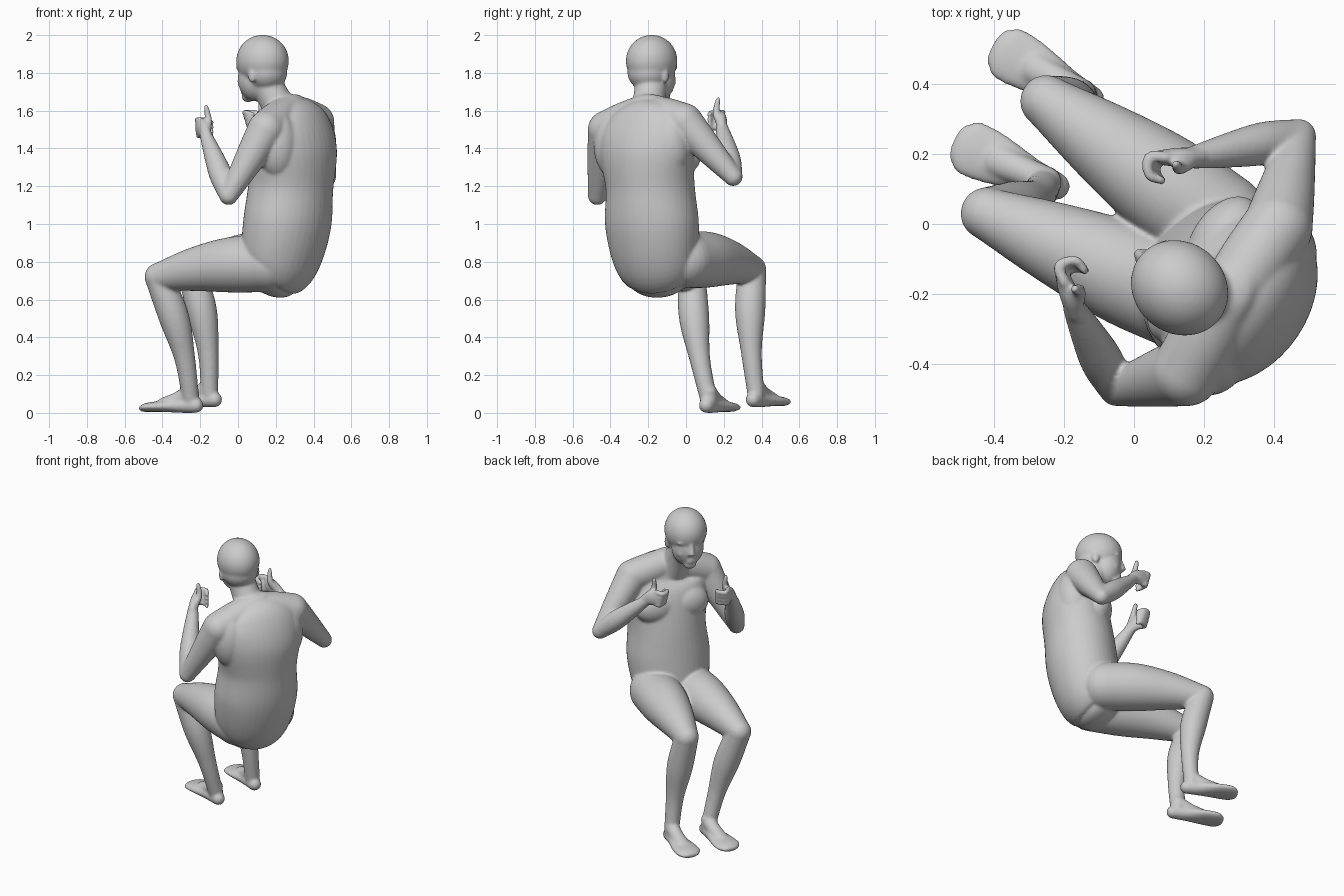
import bpy, bmesh, math
from mathutils import Vector, Matrix

cube = bpy.data.objects.get("Cube")
if cube:
    bpy.data.objects.remove(cube, do_unlink=True)

UP = Vector((0, 0, 1))
bm = bmesh.new()


def facing(x, y):
    """Forward and right unit vectors for a heading on the ground."""
    forward = Vector((x, y, 0)).normalized()
    return forward, Vector((forward.y, -forward.x, 0))


def blob(center, size, forward, right):
    """Ellipsoid with radii along forward, right and up."""
    axes = Matrix((forward * size[0], right * size[1], UP * size[2])).transposed()
    bmesh.ops.create_uvsphere(bm, u_segments=48, v_segments=32, radius=1,
                              matrix=Matrix.Translation(center) @ axes.to_4x4())


def spline(keys, steps=8):
    """Smooth Catmull-Rom rows through the key rows."""
    keys = [keys[0] * 2 - keys[1]] + keys + [keys[-1] * 2 - keys[-2]]
    rows = []
    for a, b, c, d in zip(keys, keys[1:], keys[2:], keys[3:]):
        for i in range(steps):
            t = i / steps
            rows.append((b * 2 + (c - a) * t + (a * 2 - b * 5 + c * 4 - d) * t ** 2
                         + (b * 3 - a - c * 3 + d) * t ** 3) / 2)
    return rows + [keys[-2]]


def loft(points, radii, side, cap=1.0, count=40):
    """Round-ended tube; each radius is one number or a pair (along side, across)."""
    pairs = [r if isinstance(r, tuple) else (r, r) for r in radii]
    rows = spline([Vector((*p, *r)) for p, r in zip(points, pairs)])
    spine = [Vector(row[:3]) for row in rows]
    last = len(rows) - 1
    sections = []
    for i, row in enumerate(rows):
        tangent = (spine[min(i + 1, last)] - spine[max(i - 1, 0)]).normalized()
        sections.append((spine[i], tangent, row[3], row[4]))

    def dome(section, sign):
        p, t, w, d = section
        angles = [math.pi / 2 * i / 7 for i in range(1, 7)]
        return [(p + t * sign * min(w, d) * cap * math.sin(a), t,
                 w * math.cos(a), d * math.cos(a)) for a in angles]

    sections = dome(sections[0], -1)[::-1] + sections + dome(sections[-1], 1)
    rings = []
    for p, t, w, d in sections:
        u = (side - t * side.dot(t)).normalized()
        v = t.cross(u)
        turns = [math.tau * j / count for j in range(count)]
        rings.append([bm.verts.new(p + u * w * math.cos(a) + v * d * math.sin(a))
                      for a in turns])
    for a, b in zip(rings, rings[1:]):
        for j in range(count):
            k = (j + 1) % count
            bm.faces.new((a[j], a[k], b[k], b[j]))
    bm.faces.new(rings[0])
    bm.faces.new(rings[-1])


def limb(start, end, radii, side, bow=Vector()):
    """Tube between two joints, bowed sideways in the middle."""
    steps = [i / (len(radii) - 1) for i in range(len(radii))]
    loft([start.lerp(end, t) + bow * math.sin(math.pi * t) for t in steps], radii, side)


def hand(wrist, forward, palm):
    """Loose fist with the thumb raised."""
    def path(*steps):
        return [wrist + forward * a + palm * b + UP * h for a, b, h in steps]

    loft(path((-.01, 0, 0), (.04, 0, .03), (.085, 0, .04)),
         [(.034, .028), (.047, .028), (.05, .023)], UP)
    for finger in range(4):
        h = .08 - .027 * finger
        tip = .127 - .007 * finger
        loft(path((.08, 0, h), (tip, 0, h), (tip, .05, h), (.09, .066, h - .01)),
             [.017, .016, .015, .013], UP, count=16)
    loft(path((.01, .01, .03), (.04, .03, .08), (.05, .02, .15)),
         [.024, .02, .014], forward, count=16)


def foot(ankle, forward, right):
    """Foot with a low wide front and a sloping instep."""
    def path(*steps):
        return [ankle + forward * a + UP * h for a, h in steps]

    loft(path((-.03, -.03), (.05, -.03), (.16, -.035), (.24, -.04), (.27, -.045)),
         [.04, (.05, .04), (.075, .03), (.08, .025), (.06, .02)], right)
    loft(path((0, .04), (.07, 0), (.16, -.02)), [.044, .044, (.045, .03)], right)


# Torso, leaning slightly forward
body_front, body_right = facing(-.83, .56)
loft([(.17, -.14, .74), (.22, -.16, .81), (.26, -.18, 1), (.28, -.19, 1.2),
      (.3, -.21, 1.4), (.3, -.21, 1.53), (.26, -.2, 1.62)],
     [(.185, .16), (.235, .2), (.26, .22), (.245, .215), (.27, .2), (.245, .15),
      (.13, .09)], body_right, .65)

# Chest and shoulder blades
for s in (-1, 1):
    blob(Vector((.2, -.13, 1.36)) + body_right * s * .1, (.09, .14, .11),
         body_front, body_right)
    blob(Vector((.31, -.23, 1.42)) + body_right * s * .18, (.11, .11, .18),
         body_front, body_right)

# Arms and legs
joints = {
    "left": [(.15, -.42, 1.5), (-.05, -.47, 1.15), (-.17, -.24, 1.47),
             (.16, -.22, .79), (-.42, .03, .72), (-.25, .12, .07)],
    "right": [(.41, -.01, 1.54), (.47, .25, 1.25), (.17, .19, 1.51),
              (.24, 0, .81), (-.25, .35, .76), (-.15, .37, .1)],
}
reach = {"left": facing(-.35, .93), "right": facing(-1, 0)}
heading = {"left": facing(-.9, .4), "right": facing(-.9, .5)}
neck_base = Vector((.27, -.21, 1.6))
for name, points in joints.items():
    shoulder, elbow, wrist, hip, knee, ankle = map(Vector, points)
    limb(neck_base, shoulder, [.09, .1, .1], UP)
    limb(shoulder, elbow, [.1, .085, .068, .05], body_front)
    limb(elbow, wrist, [.05, .061, .05, .033], body_right)
    palm = reach[name][1] if name == "left" else -reach[name][1]
    hand(wrist, reach[name][0], palm)
    limb(hip, knee, [.15, .147, .117, .075], body_right, UP * .02)
    limb(knee, ankle, [.074, .08, .055, .045], body_right, body_front * -.035)
    foot(ankle, *heading[name])

# Neck
head_front, head_right = facing(-.77, .64)
skull = Vector((.13, -.182, 1.864))
limb(Vector((.25, -.21, 1.56)), Vector((.14, -.18, 1.76)), [.1, .086, .085], body_right)


def feature(forward, right, height, size):
    """Rounded part of the head, placed from the skull's centre."""
    center = skull + head_front * forward + head_right * right + UP * height
    blob(center, size, head_front, head_right)


# Head, jaw, chin, nose and lips
feature(0, 0, 0, (.145, .13, .137))
feature(-.03, 0, -.06, (.105, .112, .1))
feature(.045, 0, -.095, (.094, .1, .12))
feature(.1, 0, -.19, (.03, .04, .03))
bridge, tip = [skull + head_front * a - UP * h for a, h in ((.128, .03), (.15, .1))]
limb(bridge, tip, [.013, .014, .017], head_right)
for h in (-.15, -.165):
    feature(.124, 0, h, (.014, .03, .009))

# Brows, eyes, cheeks, nostrils and ears
for s in (-1, 1):
    feature(.109, s * .045, -.036, (.022, .04, .014))
    feature(.105, s * .042, -.06, (.02, .022, .013))
    feature(.085, s * .05, -.11, (.038, .034, .038))
    feature(.138, s * .016, -.108, (.014, .011, .011))
    feature(-.02, s * .114, -.08, (.024, .014, .038))

# Fuse all parts into one smooth skin
bmesh.ops.recalc_face_normals(bm, faces=bm.faces)
mesh = bpy.data.meshes.new("seated_figure")
bm.to_mesh(mesh)
bm.free()
body = bpy.data.objects.new("seated_figure", mesh)
bpy.context.collection.objects.link(body)

skin = bpy.data.materials.new("plain_grey")
skin.use_nodes = True
grey = (.6, .6, .6, 1)
skin.diffuse_color = grey
skin.node_tree.nodes["Principled BSDF"].inputs["Base Color"].default_value = grey
mesh.materials.append(skin)

fuse = body.modifiers.new("fuse", "REMESH")
fuse.mode = 'VOXEL'
fuse.voxel_size = .008
fuse.use_smooth_shade = True
soften = body.modifiers.new("soften", "SMOOTH")
soften.factor = .5
soften.iterations = 9
